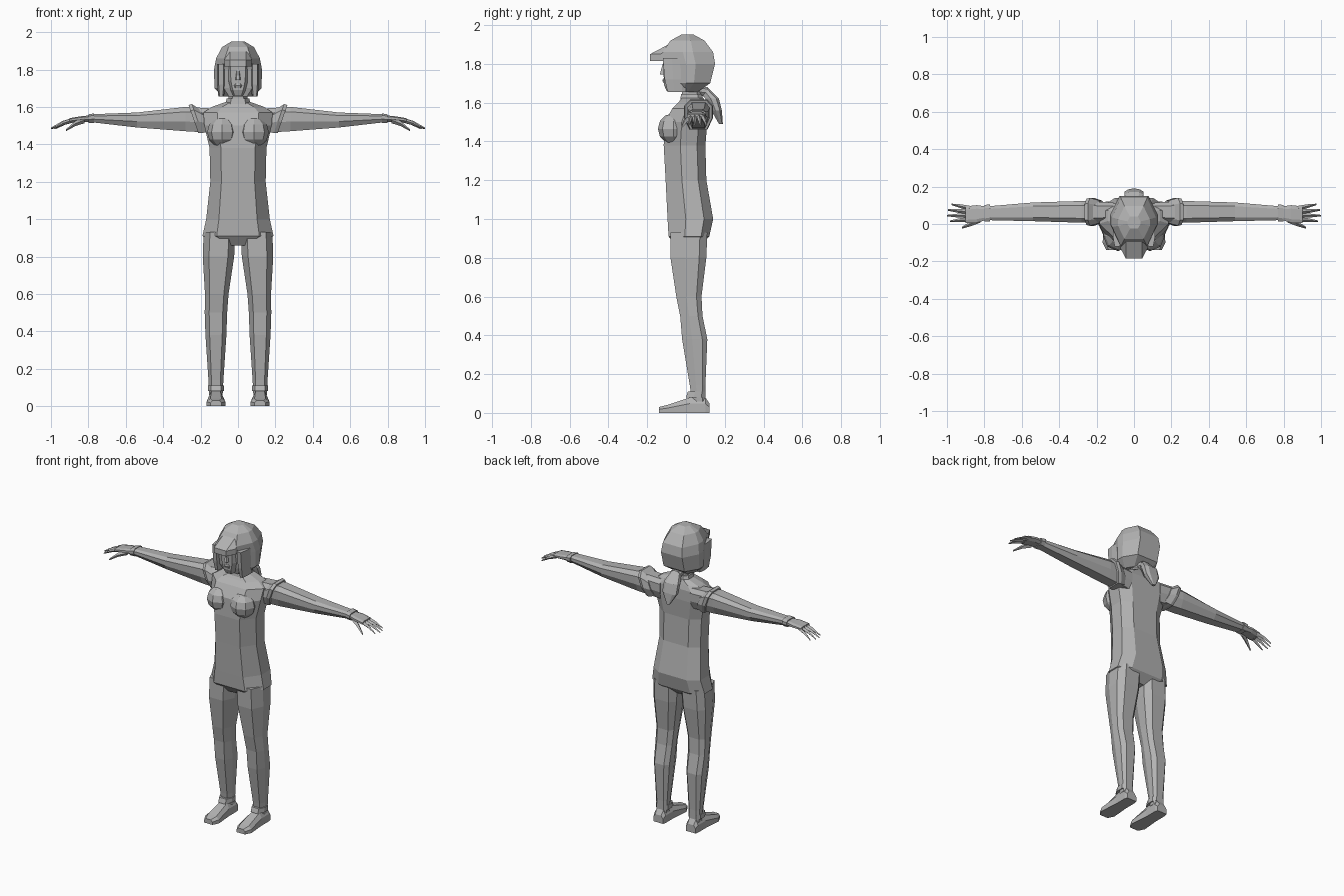
import bpy
import bmesh
import math
from mathutils import Matrix, Vector

cube = bpy.data.objects.get("Cube")
if cube:
    bpy.data.objects.remove(cube, do_unlink=True)

# The single colour
shade = 0.45
grey = bpy.data.materials.new("plain_grey")
grey.use_nodes = True
grey.diffuse_color = (shade, shade, shade, 1)
shader = grey.node_tree.nodes["Principled BSDF"]
shader.inputs["Base Color"].default_value = grey.diffuse_color


def add_object(name, bm, mirror):
    """Turn a bmesh into a flat shaded object, optionally mirrored in x."""
    bmesh.ops.recalc_face_normals(bm, faces=bm.faces[:])
    mesh = bpy.data.meshes.new(name)
    bm.to_mesh(mesh)
    bm.free()
    mesh.materials.append(grey)
    obj = bpy.data.objects.new(name, mesh)
    bpy.context.collection.objects.link(obj)
    if mirror:
        modifier = obj.modifiers.new("other_side", "MIRROR")
        modifier.use_mirror_merge = False
    return obj


def loft(name, rings, mirror=False):
    """Skin a row of matching rings and cap both ends."""
    bm = bmesh.new()
    loops = [[bm.verts.new(point) for point in ring] for ring in rings]
    for lower, upper in zip(loops, loops[1:]):
        for i in range(len(lower)):
            bm.faces.new((lower[i - 1], lower[i], upper[i], upper[i - 1]))
    bm.faces.new(loops[0])
    bm.faces.new(loops[-1])
    return add_object(name, bm, mirror)


def octagon(middle, half, low, high, low_cut, high_cut):
    """Rectangle with bevelled corners, symmetric about its middle."""
    inner = half * 0.6
    depth = high - low
    side = [(inner, low), (half, low + depth * low_cut),
            (half, high - depth * high_cut), (inner, high)]
    right = [(middle + u, v) for u, v in side]
    left = [(middle - u, v) for u, v in reversed(side)]
    return right + left


PLACE = {
    "x": lambda s, u, v: (s, u, v),
    "y": lambda s, u, v: (u, s, v),
    "z": lambda s, u, v: (u, v, s),
}


def centred(station):
    return 0


def part(name, rows, axis="z", middle=centred, mirror=False, low_cut=0.4, high_cut=0.2):
    """Loft octagons; each row is station on the axis, half width, low, high."""
    rings = []
    for station, half, low, high in rows:
        outline = octagon(middle(station), half, low, high, low_cut, high_cut)
        rings.append([PLACE[axis](station, u, v) for u, v in outline])
    return loft(name, rings, mirror)


# Torso from crotch to neck
part("torso", [
    (0.86, 0.1, -0.05, 0.07),
    (0.91, 0.19, -0.09, 0.12),
    (1, 0.17, -0.095, 0.14),
    (1.2, 0.148, -0.105, 0.105),
    (1.38, 0.152, -0.115, 0.1),
    (1.5, 0.18, -0.11, 0.11),
    (1.57, 0.185, -0.07, 0.11),
    (1.6, 0.14, -0.04, 0.1),
    (1.625, 0.07, -0.02, 0.09),
])

# Bust
bust = bmesh.new()
bmesh.ops.create_uvsphere(bust, u_segments=8, v_segments=6, radius=0.08)
bmesh.ops.translate(bust, vec=(0.085, -0.065, 1.465), verts=bust.verts)
add_object("bust", bust, True)


# Legs and feet
def leg_middle(height):
    return 0.118 - max(0, height - 0.5) * 0.045


part("leg", [
    (0.06, 0.036, 0.03, 0.1),
    (0.14, 0.04, 0.02, 0.1),
    (0.38, 0.056, -0.02, 0.11),
    (0.5, 0.06, -0.03, 0.085),
    (0.6, 0.063, -0.05, 0.08),
    (0.8, 0.084, -0.08, 0.105),
    (0.93, 0.085, -0.08, 0.11),
], middle=leg_middle, mirror=True)
part("ankle_strap", [(0.08, 0.043, 0, 0.1), (0.11, 0.043, 0.01, 0.1)],
     middle=leg_middle, mirror=True)
part("foot", [
    (0.12, 0.035, 0, 0.05),
    (0.1, 0.04, 0, 0.08),
    (0.02, 0.04, 0, 0.08),
    (-0.1, 0.05, 0, 0.04),
    (-0.14, 0.03, 0, 0.03),
], axis="y", middle=leg_middle, mirror=True, low_cut=0, high_cut=0.4)


# Arms, sleeve edges and gloves
def arm_middle(reach):
    return 0.065 - max(0, reach - 0.7) * 0.08


def arm_part(name, rows):
    return part(name, rows, axis="x", middle=arm_middle, mirror=True)


arm_part("arm", [
    (0.11, 0.05, 1.46, 1.59),
    (0.28, 0.058, 1.47, 1.6),
    (0.54, 0.05, 1.49, 1.57),
    (0.8, 0.036, 1.52, 1.56),
])
arm_part("glove_edge", [(0.77, 0.045, 1.515, 1.565), (0.8, 0.045, 1.515, 1.56)])
arm_part("palm", [
    (0.79, 0.036, 1.52, 1.555),
    (0.84, 0.047, 1.52, 1.55),
    (0.9, 0.045, 1.515, 1.54),
])
sleeve = arm_part("sleeve_edge", [
    (0.18, 0.06, 1.47, 1.58),
    (0.22, 0.075, 1.46, 1.615),
    (0.24, 0.07, 1.46, 1.61),
])
for vertex in sleeve.data.vertices:
    vertex.co.x += (vertex.co.z - 1.54) * 0.35


def finger(name, root, tip, radius):
    """Tapered four sided finger with a raised knuckle."""
    root, tip = Vector(root), Vector(tip)
    knuckle = root.lerp(tip, 0.5) + Vector((0, 0, radius / 2))
    rings = []
    for centre, size in ((root, radius), (knuckle, radius * 0.8), (tip, radius * 0.3)):
        spoke = Vector((0, size, 0))
        rings.append([centre + Matrix.Rotation(math.pi * i / 2, 3, "X") @ spoke
                      for i in range(4)])
    loft(name, rings, True)


for i, reach in enumerate((0.985, 1, 0.995, 0.975)):
    finger("finger_" + str(i + 1), (0.88, 0.025 + i * 0.02, 1.53),
           (reach, 0.015 + i * 0.03, 1.485), 0.013)
finger("thumb", (0.82, 0.025, 1.53), (0.92, -0.02, 1.475), 0.017)

# Neck and collar
part("neck", [(1.59, 0.05, -0.02, 0.075), (1.72, 0.05, -0.02, 0.075)])
part("collar", [(1.615, 0.068, -0.03, 0.09), (1.645, 0.06, -0.025, 0.08)])

# Hood with locks framing the face
part("hood", [
    (1.655, 0.08, -0.07, 0.06),
    (1.7, 0.126, -0.085, 0.125),
    (1.8, 0.128, -0.1, 0.15),
    (1.86, 0.117, -0.12, 0.14),
    (1.92, 0.085, -0.08, 0.095),
    (1.95, 0.035, -0.025, 0.04),
], high_cut=0.4)


def lock_middle(height):
    return 0.09


part("side_lock", [
    (1.655, 0.015, -0.095, 0),
    (1.72, 0.022, -0.11, 0),
    (1.83, 0.022, -0.12, 0),
], middle=lock_middle, mirror=True)

# Face
part("face", [
    (1.66, 0.03, -0.1, 0),
    (1.69, 0.046, -0.113, 0),
    (1.74, 0.064, -0.115, 0),
    (1.85, 0.068, -0.12, 0),
])
part("nose", [(1.745, 0.014, -0.135, -0.1), (1.8, 0.007, -0.12, -0.1)])
part("lips", [(1.7, 0.02, -0.116, -0.1), (1.715, 0.022, -0.122, -0.1),
              (1.725, 0.018, -0.117, -0.1)])

# Peak over the brow
part("peak", [
    (1.815, 0.072, -0.185, -0.05),
    (1.85, 0.072, -0.185, -0.05),
    (1.9, 0.07, -0.09, 0),
])

# Ponytail and its tie
part("ponytail", [
    (1.49, 0.01, 0.17, 0.19),
    (1.56, 0.05, 0.13, 0.185),
    (1.62, 0.05, 0.1, 0.17),
    (1.68, 0.025, 0.06, 0.11),
])
part("hair_tie", [(0.07, 0.035, 1.635, 1.685), (0.11, 0.035, 1.63, 1.68)], axis="y")
